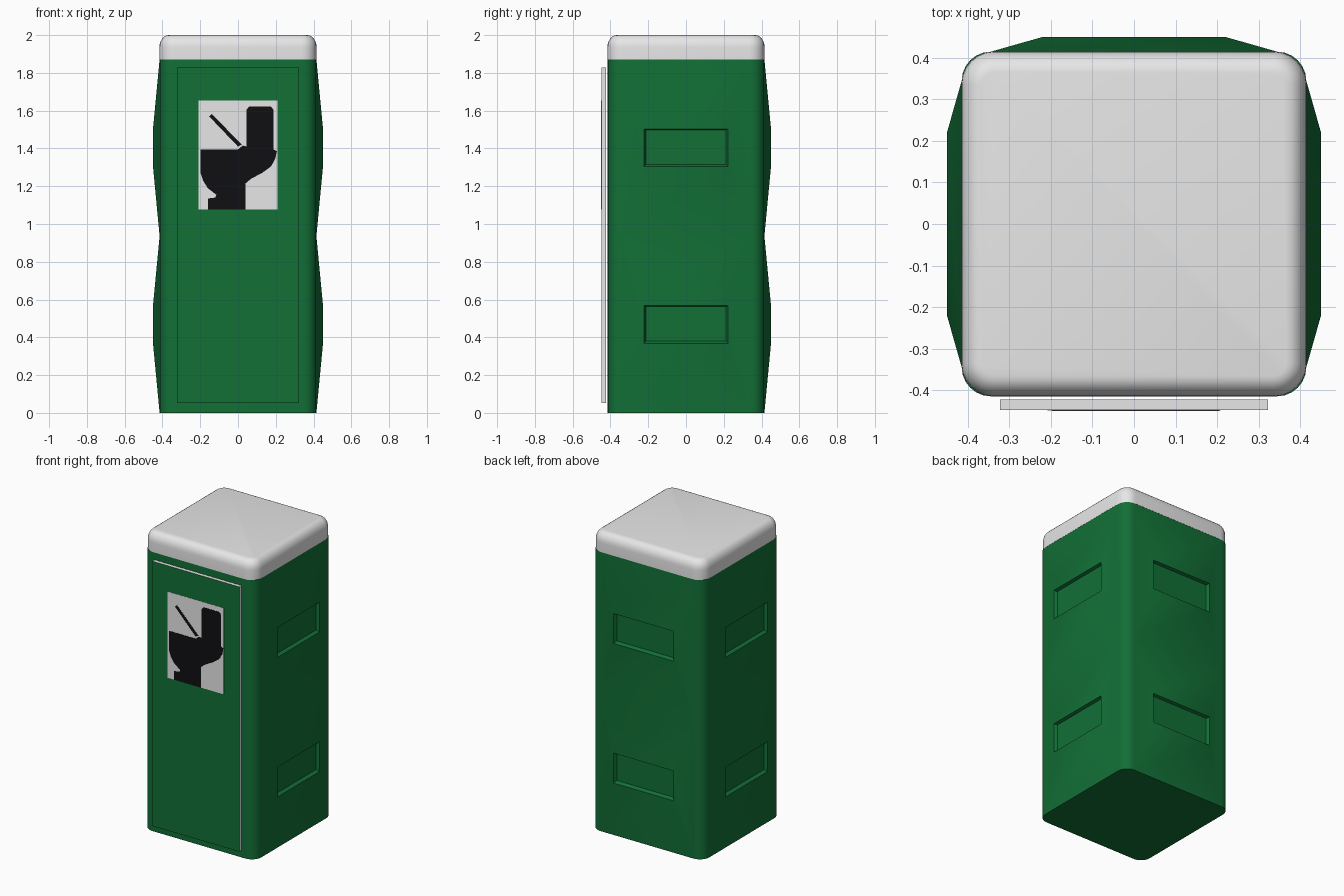
import bpy, bmesh, math
from mathutils import Matrix, Vector

if "Cube" in bpy.data.objects:
    bpy.data.objects.remove(bpy.data.objects["Cube"])

W, R, BULGE = 0.415, 0.07, 0.45      # half width, corner radius, bulge reach
ROOF_Z, TOP = 1.872, 2.0
MID = ROOF_Z / 2


def material(name, rgb):
    m = bpy.data.materials.new(name)
    m.diffuse_color = (*rgb, 1)
    m.use_nodes = True
    m.node_tree.nodes["Principled BSDF"].inputs["Base Color"].default_value = m.diffuse_color
    return m


green = material("dark green", (0.006, 0.16, 0.037))
white = material("off white", (0.8, 0.8, 0.8))
black = material("black", (0.005, 0.005, 0.006))


def finish(name, bm, mats, smooth=None):
    bmesh.ops.remove_doubles(bm, verts=bm.verts, dist=1e-5)
    bmesh.ops.recalc_face_normals(bm, faces=bm.faces)
    me = bpy.data.meshes.new(name)
    bm.to_mesh(me)
    bm.free()
    ob = bpy.data.objects.new(name, me)
    bpy.context.collection.objects.link(ob)
    for m in mats:
        me.materials.append(m)
    if smooth:
        bpy.ops.object.select_all(action='DESELECT')
        ob.select_set(True)
        bpy.context.view_layer.objects.active = ob
        bpy.ops.object.shade_smooth_by_angle(angle=math.radians(smooth))
    return ob


def ring(half, radius, z, seg=6):
    """Rounded square outline."""
    c = half - radius
    pts = []
    for k in range(4):
        cx, cy = [(c, c), (-c, c), (-c, -c), (c, -c)][k]
        for i in range(seg + 1):
            a = math.radians(90) * (k + i / seg)
            pts.append(Vector((cx + radius * math.cos(a), cy + radius * math.sin(a), z)))
    return pts


def loft(bm, a, b):
    for i in range(len(a)):
        j = (i + 1) % len(a)
        bm.faces.new([bm.verts.new(p) for p in (a[i], a[j], b[j], b[i])])


def rect(u, z0, z1, d):
    return [Vector((d, -u, z0)), Vector((d, u, z0)), Vector((d, u, z1)), Vector((d, -u, z1))]


# Body: one shell, three walls with stepped bulges, flat front, round corners
bm = bmesh.new()
edge = W - R
for turn in range(4):
    rot = Matrix.Rotation(math.radians(90 * turn), 4, 'Z')
    for z0, z1 in ((0, MID), (MID, ROOF_Z)):
        zc = (z0 + z1) / 2
        loops = [rect(edge, z0, z1, W)]
        if turn != 3:                 # the front wall stays flat
            loops += [rect(0.222, zc - 0.1, zc + 0.1, BULGE),
                      rect(0.212, zc - 0.088, zc + 0.094, BULGE - 0.02)]
        loops = [[rot @ p for p in l] for l in loops]
        for a, b in zip(loops, loops[1:]):
            loft(bm, a, b)
        bm.faces.new([bm.verts.new(p) for p in loops[-1]])
        # corner arc next to this wall
        arc = [Vector((edge + R * math.cos(a), edge + R * math.sin(a), 0))
               for a in [math.radians(15 * i) for i in range(7)]]
        for p, q in zip(arc, arc[1:]):
            quad = [(p, z0), (q, z0), (q, z1), (p, z1)]
            bm.faces.new([bm.verts.new(rot @ Vector((v.x, v.y, z))) for v, z in quad])
bm.faces.new([bm.verts.new(p) for p in ring(W, R, 0)])
bm.faces.new([bm.verts.new(p) for p in ring(W, R, ROOF_Z)])
finish("cabin_body", bm, [green], 20)

# Roof cap with rounded rim
bm = bmesh.new()
rings = [ring(W + 0.001, R + 0.01, ROOF_Z)]
for i in range(7):
    a = math.radians(15 * i)
    inset = 0.05 * (1 - math.cos(a))
    rings.append(ring(W + 0.001 - inset, R + 0.01 - inset, TOP - 0.065 * (1 - math.sin(a))))
for a, b in zip(rings, rings[1:]):
    loft(bm, a, b)
for r in (rings[0], rings[-1]):
    bm.faces.new([bm.verts.new(p) for p in r])
finish("roof_cap", bm, [white], 30)


def plate(name, outline, y0, y1, mats):
    """Outline in x, z extruded from front y0 to back y1; last material on the front."""
    bm = bmesh.new()
    front = [Vector((x, y0, z)) for x, z in outline]
    back = [Vector((x, y1, z)) for x, z in outline]
    f = bm.faces.new([bm.verts.new(p) for p in front])
    f.material_index = len(mats) - 1
    bm.faces.new([bm.verts.new(p) for p in back])
    loft(bm, front, back)
    return finish(name, bm, mats)


def box(x0, x1, z0, z1):
    return [(x0, z0), (x1, z0), (x1, z1), (x0, z1)]


# Door slab: white edges, green front
plate("door", box(-0.323, 0.323, 0.052, 1.828), -0.4475, -0.423, [white, green])

# Sign board and toilet pictogram
plate("door_sign", box(-0.208, 0.208, 1.077, 1.655), -0.4487, -0.447, [white])
bowl = [(-0.16, 1.077), (0.04, 1.077), (0.04, 1.215), (0.07, 1.24), (0.13, 1.272),
        (0.175, 1.305), (0.197, 1.345), (0.206, 1.385), (0.188, 1.395), (0.188, 1.605),
        (0.175, 1.621), (0.058, 1.621), (0.045, 1.605), (0.045, 1.41), (0.025, 1.415),
        (0.0, 1.395), (-0.198, 1.395), (-0.198, 1.27), (-0.185, 1.23), (-0.16, 1.19),
        (-0.115, 1.155), (-0.12, 1.14), (-0.16, 1.135)]
plate("sign_toilet", bowl, -0.45, -0.4485, [black])
plate("sign_lid", [(0.0, 1.41), (0.02, 1.42), (-0.138, 1.582), (-0.153, 1.57)],
      -0.45, -0.4485, [black])
